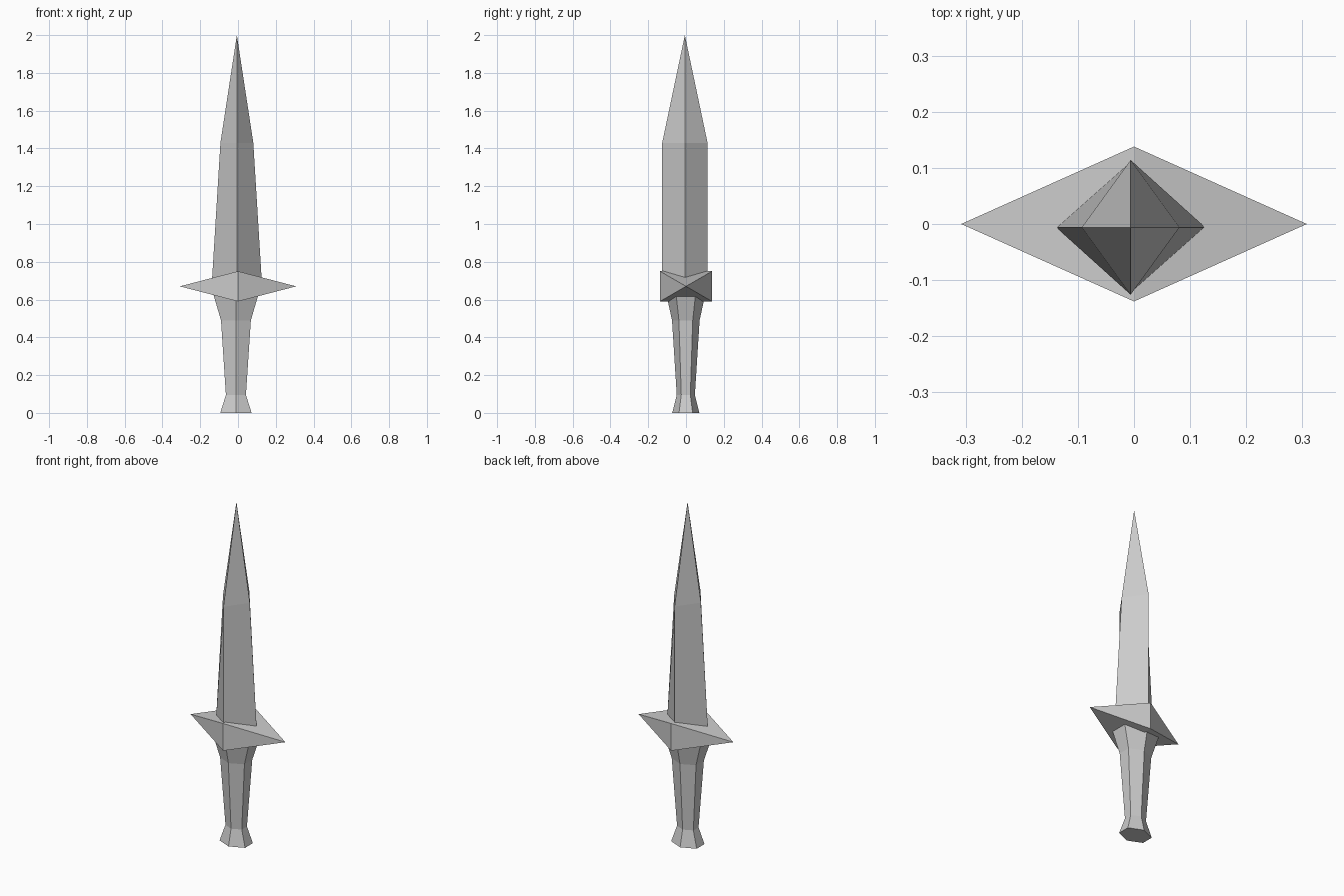
import bpy
import bmesh
from math import sin, cos, tau

if "Cube" in bpy.data.objects:
    bpy.data.objects.remove(bpy.data.objects["Cube"])

grey = bpy.data.materials.new("plain grey")
grey.use_nodes = True
colour = (0.6, 0.6, 0.6, 1)
grey.diffuse_color = colour
grey.node_tree.nodes["Principled BSDF"].inputs["Base Color"].default_value = colour


def finish(name, bm):
    bmesh.ops.recalc_face_normals(bm, faces=bm.faces)
    mesh = bpy.data.meshes.new(name)
    bm.to_mesh(mesh)
    bm.free()
    mesh.materials.append(grey)
    obj = bpy.data.objects.new(name, mesh)
    bpy.context.collection.objects.link(obj)
    return obj


def loft(name, section, rings, centre, tip=None):
    """Stack scaled copies of a section; each ring is (z, half x, half y)."""
    bm = bmesh.new()
    cx, cy = centre
    loops = [[bm.verts.new((cx + x * sx, cy + y * sy, z)) for x, y in section]
             for z, sx, sy in rings]
    n = len(section)
    for low, high in zip(loops, loops[1:]):
        for i in range(n):
            j = (i + 1) % n
            bm.faces.new((low[i], low[j], high[j], high[i]))
    bm.faces.new(loops[0])
    if tip is None:
        bm.faces.new(loops[-1])
    else:
        point = bm.verts.new((cx, cy, tip))
        for i in range(n):
            bm.faces.new((loops[-1][i], loops[-1][(i + 1) % n], point))
    return finish(name, bm)


# Blade: diamond section tapering to a point
diamond = [(1, 0), (0, 1), (-1, 0), (0, -1)]
loft("blade", diamond, [(0.68, 0.133, 0.12), (1.43, 0.087, 0.12)],
     (-0.006, -0.006), tip=2.0)

# Grip and flared pommel: six sides, flat towards the edges of the guard
hexagon = [(cos(tau * (i + 0.5) / 6) / cos(tau / 12), sin(tau * (i + 0.5) / 6))
           for i in range(6)]
loft("grip", hexagon,
     [(0, 0.083, 0.072), (0.095, 0.053, 0.048),
      (0.49, 0.079, 0.073), (0.65, 0.126, 0.108)], (-0.011, -0.001))

# Guard: two pyramids joined at a shared upright rectangle
bm = bmesh.new()
corners = [bm.verts.new((0, y, z)) for y, z in
           ((-0.138, 0.59), (0.138, 0.59), (0.138, 0.75), (-0.138, 0.75))]
for side in (-1, 1):
    end = bm.verts.new((side * 0.308, 0, 0.67))
    for i in range(4):
        bm.faces.new((corners[i], corners[(i + 1) % 4], end))
finish("guard", bm)
